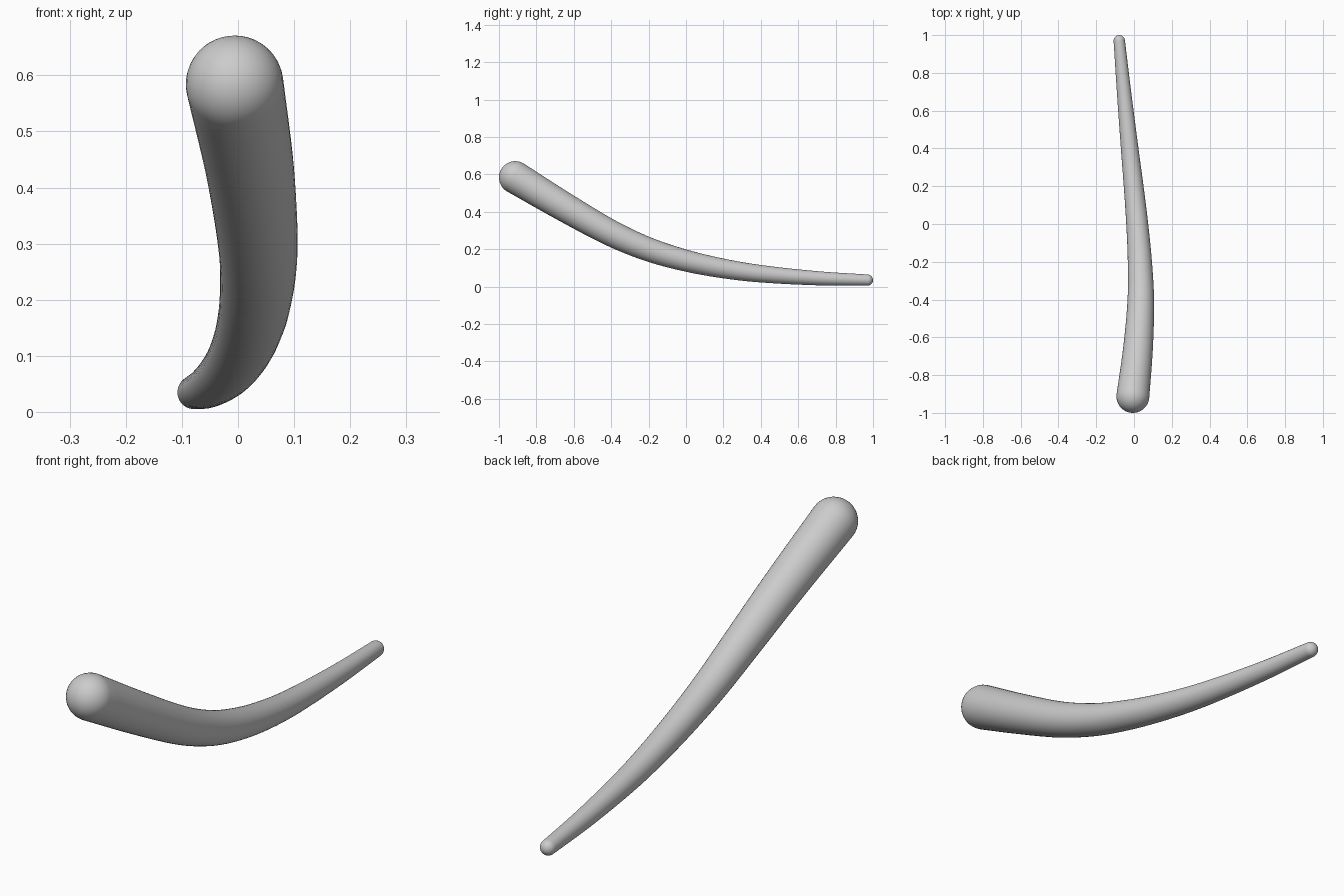
import bpy, bmesh, math
from mathutils import Vector

if "Cube" in bpy.data.objects:
    bpy.data.objects.remove(bpy.data.objects["Cube"])

# Centre line of the curved stick, thick end to thin end
PATH = [Vector(p) for p in (
    (-0.006, -0.913, 0.584), (0.022, -0.65, 0.426), (0.036, -0.40, 0.286),
    (0.031, -0.20, 0.199), (0.017, 0.0, 0.139), (-0.002, 0.20, 0.097),
    (-0.023, 0.40, 0.069), (-0.053, 0.70, 0.045), (-0.078, 0.97, 0.035))]
R_THICK, R_THIN = 0.087, 0.030
SIDES, STEPS, CAP = 40, 6, 10


def smooth_path(pts):
    """Cubic interpolation through the points, using y as parameter."""
    n = len(pts)
    slope = lambda a, b: (pts[b] - pts[a]) / (pts[b].y - pts[a].y)
    tan = [slope(max(i - 1, 0), min(i + 1, n - 1)) for i in range(n)]
    out = []
    for i in range(n - 1):
        h = pts[i + 1].y - pts[i].y
        for k in range(STEPS):
            t = k / STEPS
            out.append(pts[i] * (2*t**3 - 3*t**2 + 1) + tan[i] * h * (t**3 - 2*t**2 + t)
                       + pts[i + 1] * (3*t**2 - 2*t**3) + tan[i + 1] * h * (t**3 - t**2))
    return out + [pts[-1]]


line = smooth_path(PATH)
n = len(line)
dirs = [(line[min(i + 1, n - 1)] - line[max(i - 1, 0)]).normalized() for i in range(n)]
dist = [0.0]
for a, b in zip(line, line[1:]):
    dist.append(dist[-1] + (b - a).length)

# Sections (centre, direction, radius): round cap, tapering body, round cap
angles = [k / CAP * math.pi / 2 for k in range(1, CAP)]
sections = [(line[0] - dirs[0] * R_THICK * math.cos(a), dirs[0], R_THICK * math.sin(a)) for a in angles]
sections += [(line[i], dirs[i], R_THICK + (R_THIN - R_THICK) * dist[i] / dist[-1]) for i in range(n)]
sections += [(line[-1] + dirs[-1] * R_THIN * math.sin(a), dirs[-1], R_THIN * math.cos(a)) for a in angles]

bm = bmesh.new()
rings = []
for c, d, r in sections:
    u = Vector((0, 0, 1)).cross(d).normalized()
    v = d.cross(u)
    rings.append([bm.verts.new(c + (u * math.cos(t) + v * math.sin(t)) * r)
                  for t in (2 * math.pi * s / SIDES for s in range(SIDES))])
for a, b in zip(rings, rings[1:]):
    for s in range(SIDES):
        e = (s + 1) % SIDES
        bm.faces.new((a[s], a[e], b[e], b[s]))

# Close both tips
for ring, tip in ((rings[0], line[0] - dirs[0] * R_THICK), (rings[-1], line[-1] + dirs[-1] * R_THIN)):
    pole = bm.verts.new(tip)
    for s in range(SIDES):
        bm.faces.new((ring[s], ring[(s + 1) % SIDES], pole))
bmesh.ops.recalc_face_normals(bm, faces=bm.faces[:])
for f in bm.faces:
    f.smooth = True

mesh = bpy.data.meshes.new("curved_stick")
bm.to_mesh(mesh)
bm.free()
bpy.context.collection.objects.link(bpy.data.objects.new("curved_stick", mesh))
